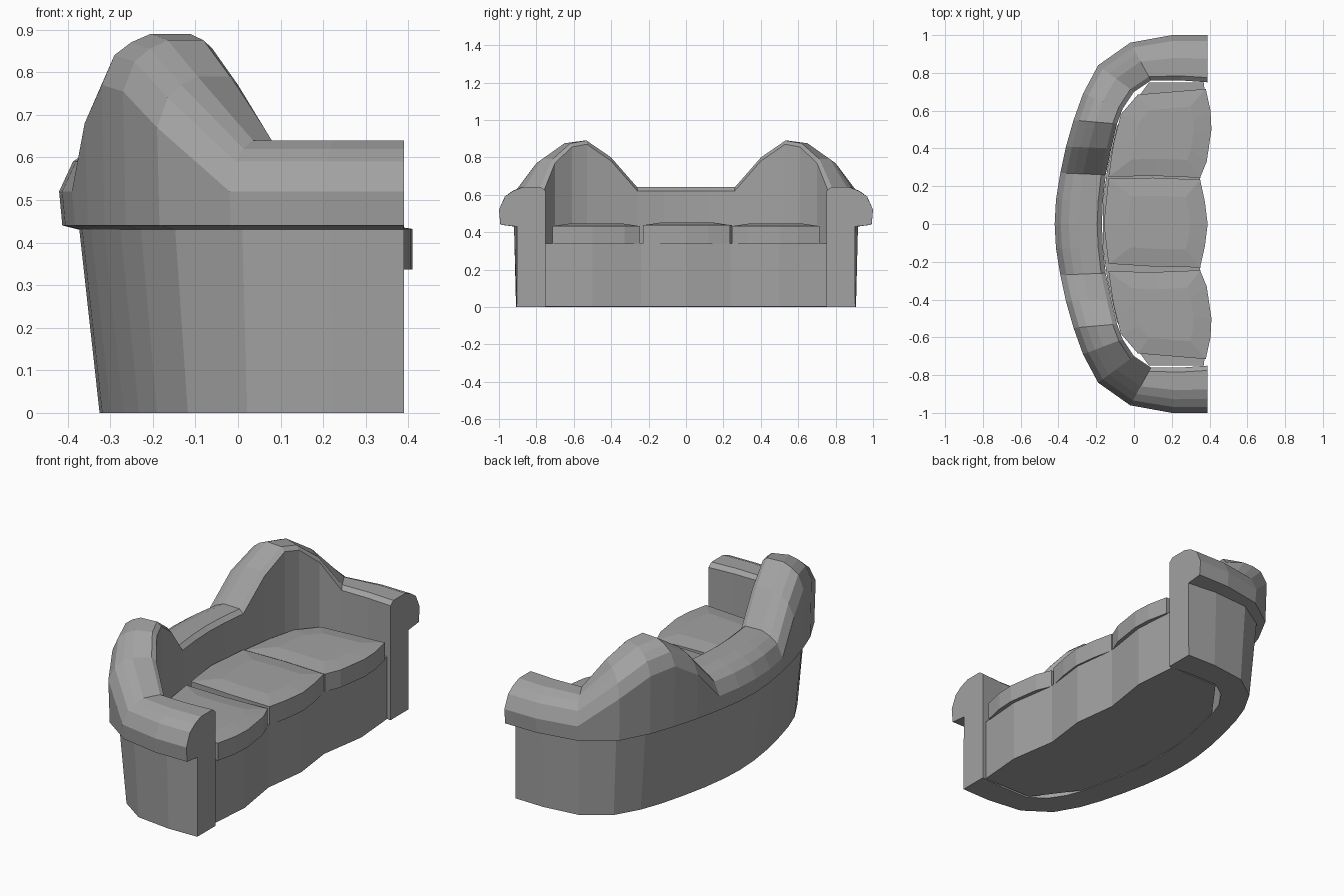
import bpy, bmesh

cube = bpy.data.objects.get("Cube")
if cube:
    bpy.data.objects.remove(cube, do_unlink=True)

GREY = (0.36, 0.36, 0.36, 1)
mat = bpy.data.materials.new("grey upholstery")
mat.use_nodes = True
mat.diffuse_color = GREY
mat.node_tree.nodes["Principled BSDF"].inputs["Base Color"].default_value = GREY


def finish(bm, name):
    bmesh.ops.recalc_face_normals(bm, faces=bm.faces)
    mesh = bpy.data.meshes.new(name)
    bm.to_mesh(mesh)
    bm.free()
    mesh.materials.append(mat)
    ob = bpy.data.objects.new(name, mesh)
    bpy.context.collection.objects.link(ob)
    return ob


def bridge(bm, a, b):
    for i in range(len(a)):
        j = (i + 1) % len(a)
        bm.faces.new((a[i], a[j], b[j], b[i]))


# Curved shell stations: inner x, y, outer x, y, lift of the rolled top
half = [
    (0.39, 0.75, 0.39, 1.00, 0),
    (0.25, 0.76, 0.20, 1.00, 0),
    (0.09, 0.76, -0.02, 0.96, 0),
    (0.00, 0.70, -0.19, 0.84, 0.15),
    (-0.06, 0.61, -0.27, 0.69, 0.235),
    (-0.09, 0.53, -0.32, 0.55, 0.25),
    (-0.12, 0.40, -0.36, 0.41, 0.16),
    (-0.15, 0.26, -0.39, 0.27, 0),
    (-0.165, 0.12, -0.413, 0.13, 0),
]
middle = (-0.17, 0, -0.42, 0, 0)
stations = half + [middle] + [(a, -b, c, -d, e) for a, b, c, d, e in reversed(half)]


def section(bm, ix, iy, ox, oy, lift):
    # Wall top tucks closer to the roll towards the back of the sofa
    tuck = 0.61 + 0.2 * min(1, max(0, (0.39 - ox) / 0.7))
    profile = [
        (0, 0), (0, 0.62 + lift), (0.1, 0.64 + lift), (0.5, 0.64 + lift),
        (0.7, 0.62 + lift), (0.87, 0.59 + lift), (1, 0.52 + lift),
        (0.97, 0.44), (tuck, 0.43), (0.62, 0),
    ]
    return [bm.verts.new((ix + (ox - ix) * t, iy + (oy - iy) * t, z))
            for t, z in profile]


# Arms, back and rolled top as one sweep
bm = bmesh.new()
rings = [section(bm, *s) for s in stations]
for a, b in zip(rings, rings[1:]):
    bridge(bm, a, b)
bm.faces.new(rings[0])
bm.faces.new(rings[-1])
finish(bm, "arms_and_back")


def slab(name, outline, z0, z1, dome=0):
    bm = bmesh.new()
    low = [bm.verts.new((x, y, z0)) for x, y in outline]
    high = [bm.verts.new((x, y, z1)) for x, y in outline]
    bm.faces.new(low)
    bridge(bm, low, high)
    if dome:
        # Softly crowned top
        cx = sum(p[0] for p in outline) / len(outline)
        cy = sum(p[1] for p in outline) / len(outline)
        crown = [bm.verts.new((cx + (x - cx) * 0.6, cy + (y - cy) * 0.6, z1 + dome))
                 for x, y in outline]
        bridge(bm, high, crown)
        bm.faces.new(crown)
    else:
        bm.faces.new(high)
    return finish(bm, name)


# Seat base with a gently waved front
side = [(0.37, 0.75), (0.39, 0.5), (0.35, 0.24)]
rear = [(-0.165, 0.12), (-0.14, 0.3), (-0.09, 0.52), (0.08, 0.75)]
base = (side + [(0.38, 0)] + [(x, -y) for x, y in reversed(side)]
        + [(x, -y) for x, y in reversed(rear)] + rear)
slab("seat_base", base, 0.002, 0.34)

# Three seat cushions
end = [(0.35, 0.245), (0.385, 0.33), (0.41, 0.5), (0.405, 0.6), (0.38, 0.715),
       (0.2, 0.70), (0.02, 0.685), (-0.07, 0.58), (-0.11, 0.42), (-0.135, 0.25),
       (0.1, 0.255)]
slab("left_cushion", end, 0.337, 0.432, 0.014)
slab("right_cushion", [(x, -y) for x, y in end], 0.337, 0.432, 0.014)
centre = [(0.35, 0.235), (0.375, 0.12), (0.39, 0), (0.375, -0.12), (0.35, -0.23),
          (0.1, -0.225), (-0.135, -0.21), (-0.16, 0), (-0.135, 0.24), (0.1, 0.245)]
slab("centre_cushion", centre, 0.337, 0.437, 0.014)
